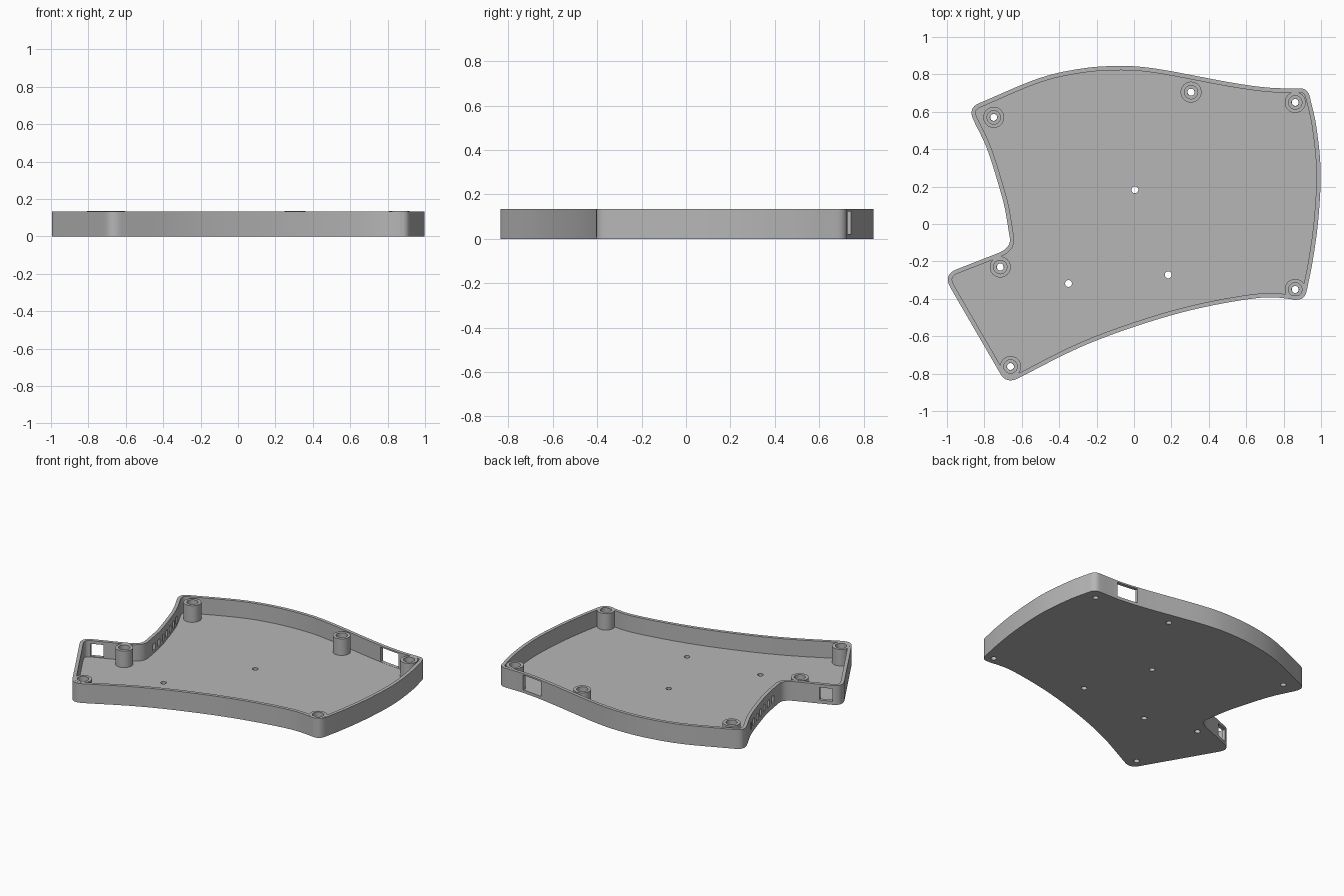
import bpy, bmesh, math
from mathutils import Vector, Matrix
from mathutils.geometry import intersect_line_line

if "Cube" in bpy.data.objects:
    bpy.data.objects.remove(bpy.data.objects["Cube"])

HEIGHT, FLOOR, WALL = 0.134, 0.02, 0.023

grey = bpy.data.materials.new("plain grey")
grey.use_nodes = True
grey.diffuse_color = (0.47, 0.47, 0.47, 1)
grey.node_tree.nodes["Principled BSDF"].inputs["Base Color"].default_value = grey.diffuse_color


def make_object(name, bm):
    bmesh.ops.recalc_face_normals(bm, faces=bm.faces[:])
    mesh = bpy.data.meshes.new(name)
    bm.to_mesh(mesh)
    bm.free()
    mesh.materials.append(grey)
    obj = bpy.data.objects.new(name, mesh)
    bpy.context.collection.objects.link(obj)
    return obj


def smooth(obj):
    bpy.ops.object.select_all(action='DESELECT')
    obj.select_set(True)
    bpy.context.view_layer.objects.active = obj
    bpy.ops.object.shade_smooth_by_angle(angle=math.radians(30))


def spline(points, steps=8):
    """Catmull-Rom curve through the points."""
    p = [Vector((x, y, 0)) for x, y in points]
    p = [2 * p[0] - p[1]] + p + [2 * p[-1] - p[-2]]
    out = []
    for a, b, c, d in zip(p, p[1:], p[2:], p[3:]):
        for i in range(steps):
            t = i / steps
            out.append(0.5 * (2 * b + (c - a) * t + (2 * a - 5 * b + 4 * c - d) * t * t
                              + (3 * b - a - 3 * c + d) * t ** 3))
    return out + [p[-2]]


# Sides of the outline, clockwise; rounded corners join them
back = spline([(-.83, .645), (-.52, .775), (-.3, .828), (-.09, .845), (.12, .83),
               (.51, .758), (.72, .729), (.89, .725)])
right_edge = spline([(.94, .68), (.975, .52), (.998, .28), (.985, .02), (.955, -.2), (.924, -.355)])
front = spline([(.87, -.404), (.68, -.394), (.35, -.45), (.03, -.54), (-.29, -.66), (-.62, -.825)])
thumb_edge = spline([(-.715, -.80), (-.98, -.343)])
jack_edge = spline([(-.95, -.243), (-.73, -.157)])
slot_edge = spline([(-.664, -.075), (-.69, .08), (-.72, .195), (-.785, .4), (-.858, .555)])
sides = [back, right_edge, front, thumb_edge, jack_edge, slot_edge]

outline = []
for side, following in zip(sides, sides[1:] + sides[:1]):
    a, c = side[-1], following[0]
    b = intersect_line_line(side[-2], a, c, following[1])[0]
    outline += side
    outline += [a * (1 - t) ** 2 + b * 2 * t * (1 - t) + c * t * t
                for t in (i / 8 for i in range(1, 8))]

# Inner outline, one wall thickness inside
inner = []
for i, p in enumerate(outline):
    d = (outline[(i + 1) % len(outline)] - outline[i - 1]).normalized()
    inner.append(p + Vector((d.y, -d.x, 0)) * WALL)

# Tray: outer wall, rim, inner wall, floor and underside
bm = bmesh.new()
rings = [[bm.verts.new((p.x, p.y, z)) for p in pts]
         for pts, z in ((outline, 0), (outline, HEIGHT), (inner, HEIGHT), (inner, FLOOR))]
for low, high in zip(rings, rings[1:]):
    for i in range(len(low)):
        bm.faces.new((low[i - 1], low[i], high[i], high[i - 1]))
bm.faces.new(rings[0])
bm.faces.new(rings[-1])
tray = make_object("case_tray", bm)

# Cutters: round floor holes and rectangular wall openings
posts = [(-.75, .57), (.305, .705), (.862, .65), (-.715, -.23), (.862, -.35), (-.66, -.762)]
floor_holes = [(.005, .183), (-.35, -.318), (.183, -.272)]
cut = bmesh.new()
for x, y in posts + floor_holes:
    bmesh.ops.create_cone(cut, cap_ends=True, segments=24, radius1=.0185, radius2=.0185,
                          depth=.1, matrix=Matrix.Translation((x, y, 0)))


def wall_opening(side, x=None, y=None, width=.1, low=.02, high=.12):
    """Box through the wall where the side passes the given x or y."""
    axis, value = (0, x) if x is not None else (1, y)
    for a, b in zip(side, side[1:]):
        if min(a[axis], b[axis]) <= value <= max(a[axis], b[axis]):
            p = a.lerp(b, (value - a[axis]) / (b[axis] - a[axis]))
            d = b - a
            m = (Matrix.Translation((p.x, p.y, (low + high) / 2))
                 @ Matrix.Rotation(math.atan2(d.y, d.x), 4, 'Z')
                 @ Matrix.Diagonal((width, .09, high - low, 1)))
            bmesh.ops.create_cube(cut, size=1, matrix=m)
            return


wall_opening(back, x=.67, width=.15, low=.021, high=.123)
wall_opening(jack_edge, x=-.917, width=.085, low=.024, high=.112)
for i in range(7):
    wall_opening(slot_edge, y=.01 + i * .068, width=.03, low=.035, high=.085)
cutter = make_object("opening_cutter", cut)
cutter.hide_render = True

mod = tray.modifiers.new("openings", 'BOOLEAN')
mod.operation, mod.solver, mod.object = 'DIFFERENCE', 'EXACT', cutter
bpy.ops.object.select_all(action='DESELECT')
tray.select_set(True)
bpy.context.view_layer.objects.active = tray
bpy.ops.object.modifier_apply(modifier=mod.name)
bpy.data.objects.remove(cutter)
smooth(tray)

# Screw posts: turned tubes with a wider bore at the top
profile = [(.019, .01), (.056, .01), (.056, HEIGHT + .001), (.036, HEIGHT + .001),
           (.036, .085), (.019, .085)]
SEGMENTS = 32
for n, (x, y) in enumerate(posts):
    bm = bmesh.new()
    loops = []
    for r, z in profile:
        angles = [2 * math.pi * i / SEGMENTS for i in range(SEGMENTS)]
        loops.append([bm.verts.new((x + r * math.cos(a), y + r * math.sin(a), z)) for a in angles])
    for one, two in zip(loops, loops[1:] + loops[:1]):
        for i in range(SEGMENTS):
            bm.faces.new((one[i - 1], one[i], two[i], two[i - 1]))
    smooth(make_object(f"screw_post_{n + 1}", bm))
